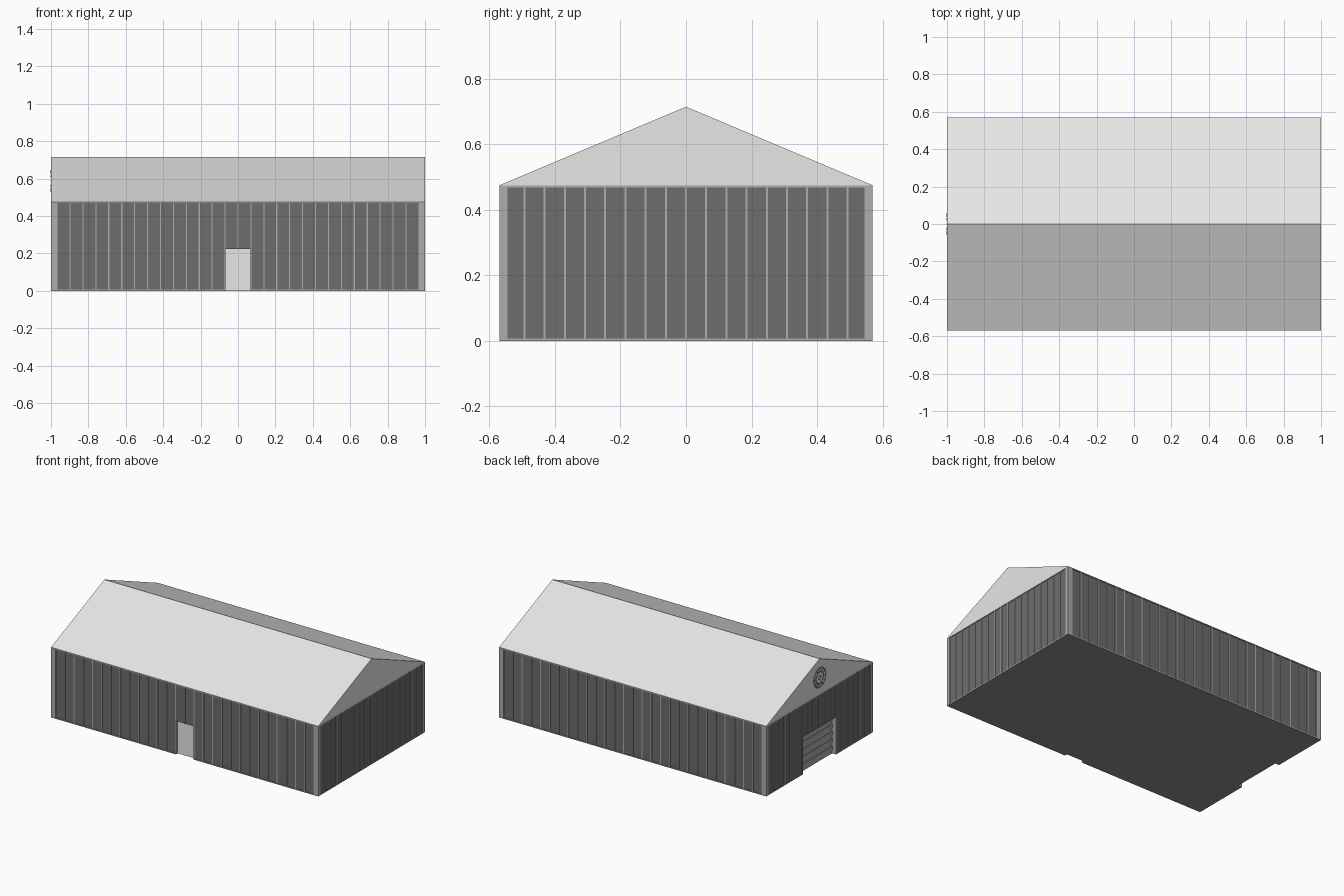
import bpy, bmesh, math
from mathutils import Matrix, Vector

cube = bpy.data.objects.get("Cube")
if cube:
    bpy.data.objects.remove(cube)


def material(name, v):
    m = bpy.data.materials.new(name)
    m.use_nodes = True
    m.diffuse_color = (v, v, v, 1)
    m.node_tree.nodes["Principled BSDF"].inputs["Base Color"].default_value = (v, v, v, 1)
    return m


WHITE = material("pale sheet", 0.8)
TRIM = material("grey trim", 0.42)
DARK = material("dark cladding", 0.153)
FLOOR = material("floor grey", 0.27)

HX, HY, EAVE, RIDGE = 1.0, 0.57, 0.475, 0.715
CX, CY = 0.97, 0.55          # inner core of the building
RIB, RAIL = 0.003, 0.007     # half width of a rib, height of a rail


def finish(name, bm, *mats):
    bmesh.ops.recalc_face_normals(bm, faces=bm.faces)
    # Faces lying on the ground take the second material
    if len(mats) > 1:
        for f in bm.faces:
            if f.normal.z < -0.9 and f.calc_center_median().z < 0.001:
                f.material_index = 1
    me = bpy.data.meshes.new(name)
    bm.to_mesh(me)
    bm.free()
    for m in mats:
        me.materials.append(m)
    ob = bpy.data.objects.new(name, me)
    bpy.context.collection.objects.link(ob)
    return ob


def boxes(name, bounds, *mats):
    """One object from axis-aligned boxes given as (corner, corner)."""
    bm = bmesh.new()
    for a, b in bounds:
        a, b = Vector(a), Vector(b)
        size = Matrix.Diagonal([abs(c) for c in b - a] + [1])
        bmesh.ops.create_cube(bm, size=1, matrix=Matrix.Translation((a + b) / 2) @ size)
    return finish(name, bm, *mats)


def wall(name, side, sign, count, door_bays=0, door_top=0.0):
    """Ribbed wall; side 'x' faces along x, side 'y' along y."""
    outer, core = (HX, CX) if side == "x" else (HY, CY)
    half = 0.555 if side == "x" else 0.967
    pitch = 2 * half / count
    door = door_bays * pitch / 2

    def box(u0, u1, d0, d1, z0, z1):
        if side == "x":
            return (sign * d0, u0, z0), (sign * d1, u1, z1)
        return (u0, sign * d0, z0), (u1, sign * d1, z1)

    panels, trim = [], []
    for i in range(count):
        u = -half + i * pitch
        z0 = door_top if abs(u + pitch / 2) < door else 0.001
        panels.append(box(u, u + pitch, core, outer - 0.004, z0, EAVE))
        if i:
            z0 = door_top if abs(u) < door - 0.01 else 0
            trim.append(box(u - RIB, u + RIB, core, outer, z0, EAVE))
    # Rails along the eave and the ground, broken at the doorway
    trim.append(box(-half, half, core, outer, EAVE - RAIL, EAVE))
    if door:
        trim.append(box(-half, -door, core, outer, 0, RAIL))
        trim.append(box(door, half, core, outer, 0, RAIL))
    else:
        trim.append(box(-half, half, core, outer, 0, RAIL))
    boxes(name + "_panels", panels, DARK)
    boxes(name + "_ribs", trim, TRIM, FLOOR)
    return door, box


# Inner core
boxes("building_core", [((-CX, -CY, 0), (CX, CY, EAVE))], TRIM, FLOOR)

# Corner posts
boxes("corner_posts", [((sx * 0.966, sy * 0.545, 0), (sx * HX, sy * HY, EAVE))
                       for sx in (-1, 1) for sy in (-1, 1)], TRIM, FLOOR)

# Four walls
wall("back_wall", "y", 1, 28)
wall("left_wall", "x", 1, 18)
fd, fbox = wall("front_wall", "y", -1, 28, 2, 0.224)
gd, gbox = wall("right_wall", "x", -1, 18, 6, 0.25)

# Front entrance door
boxes("front_door", [fbox(-fd, fd, CY, CY + 0.003, 0.001, 0.224)], WHITE)

# Garage door with stepped slats, and its jambs
slats, height = 10, 0.025
boxes("garage_door", [gbox(-gd, gd, CX, CX + 0.002 + 0.003 * (i % 2),
                           max(0.001, i * height), (i + 1) * height)
                      for i in range(slats)], TRIM)
boxes("garage_jambs", [gbox(s * (gd - 0.01), s * gd, CX, HX, 0, 0.25)
                       for s in (-1, 1)], TRIM, FLOOR)

# Gabled roof with flush ends
bm = bmesh.new()
end = [bm.verts.new((-HX, y, z)) for y, z in ((-HY, EAVE), (HY, EAVE), (0, RIDGE))]
face = bm.faces.new(end)
new = bmesh.ops.extrude_face_region(bm, geom=[face])["geom"]
bmesh.ops.translate(bm, vec=(2 * HX, 0, 0),
                    verts=[v for v in new if isinstance(v, bmesh.types.BMVert)])
finish("gable_roof", bm, WHITE)


# Round vent on the garage gable: flat rings and short radial vanes
def ring(bm, r0, r1, n=32):
    loops = []
    for r in (r0, r1):
        loops.append([bm.verts.new((-HX - 0.001, r * math.cos(2 * math.pi * i / n),
                                    0.587 + r * math.sin(2 * math.pi * i / n)))
                      for i in range(n)])
    a, b = loops
    for i in range(n):
        j = (i + 1) % n
        f = bm.faces.new((a[i], a[j], b[j], b[i]))
        f.normal_update()
        if f.normal.x > 0:
            f.normal_flip()


bm = bmesh.new()
for r0, r1 in ((0.058, 0.07), (0.034, 0.046), (0.008, 0.018)):
    ring(bm, r0, r1)
for k in range(12):
    turn = Matrix.Translation((-HX, 0, 0.587)) @ Matrix.Rotation(k * math.pi / 6, 4, "X")
    shape = Matrix.Translation((0, 0, 0.052)) @ Matrix.Diagonal((0.003, 0.006, 0.014, 1))
    bmesh.ops.create_cube(bm, size=1, matrix=turn @ shape)
finish("gable_vent", bm, DARK)
